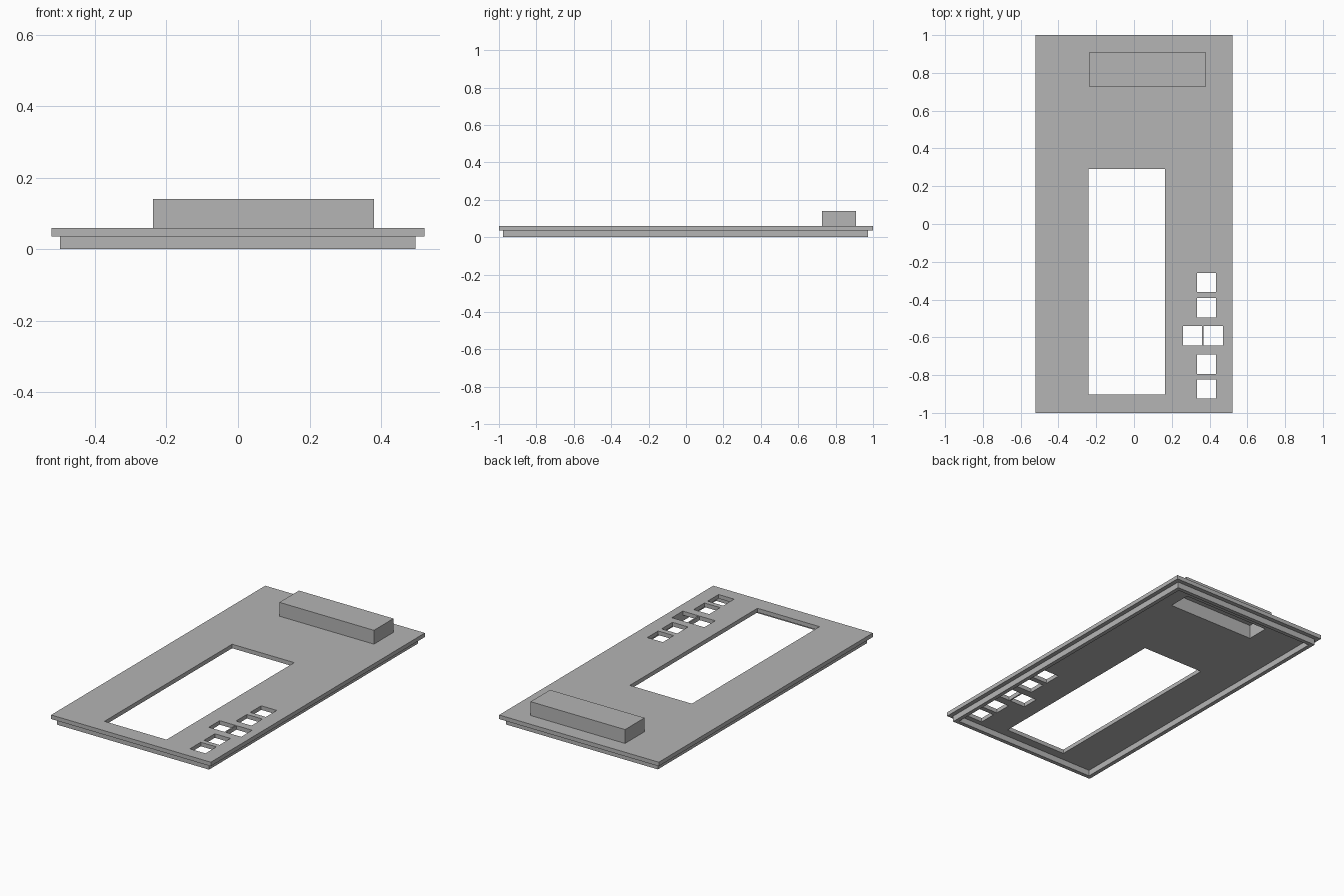
import bpy, bmesh
from mathutils import Matrix, Vector

default = bpy.data.objects.get("Cube")
if default:
    bpy.data.objects.remove(default, do_unlink=True)

grey = bpy.data.materials.new("plain_grey")
colour = (0.46, 0.46, 0.46, 1)
grey.diffuse_color = colour
grey.use_nodes = True
grey.node_tree.nodes["Principled BSDF"].inputs["Base Color"].default_value = colour


def boxes(name, spans):
    """One object made of boxes, each given as (x0, x1, y0, y1, z0, z1)."""
    bm = bmesh.new()
    for x0, x1, y0, y1, z0, z1 in spans:
        lo, hi = Vector((x0, y0, z0)), Vector((x1, y1, z1))
        place = Matrix.Translation((lo + hi) / 2) @ Matrix.Diagonal((*(hi - lo), 1))
        bmesh.ops.create_cube(bm, size=1, matrix=place)
    mesh = bpy.data.meshes.new(name)
    bm.to_mesh(mesh)
    bm.free()
    obj = bpy.data.objects.new(name, mesh)
    bpy.context.collection.objects.link(obj)
    return obj


def cut_box(name, span, holes):
    """A box with box-shaped openings cut out of it."""
    obj = boxes(name, [span])
    obj.data.materials.append(grey)
    cutter = boxes(name + "_cutter", holes)
    cutter.hide_render = True
    mod = obj.modifiers.new("openings", "BOOLEAN")
    mod.operation = "DIFFERENCE"
    mod.solver = "EXACT"
    mod.object = cutter
    graph = bpy.context.evaluated_depsgraph_get()
    obj.data = bpy.data.meshes.new_from_object(obj.evaluated_get(graph))
    obj.modifiers.clear()
    bpy.data.objects.remove(cutter, do_unlink=True)
    return obj


WALL = 0.024
RIM_TOP, PANEL_TOP, COVER_TOP = 0.035, 0.059, 0.141
LOW, HIGH = -0.1, 0.3          # through-cut range

# Footprints as (x0, x1, y0, y1)
panel = (-0.522, 0.522, -1, 1)
rim = (-0.498, 0.496, -0.979, 0.974)
cover = (-0.238, 0.38, 0.727, 0.909)
window = (-0.242, 0.164, -0.902, 0.291)


def inset(area):
    x0, x1, y0, y1 = area
    return x0 + WALL, x1 - WALL, y0 + WALL, y1 - WALL


# Square button openings: a column with a side-by-side pair in the middle
HALF = 0.051
centres = [(0.384, y) for y in (-0.31, -0.444, -0.743, -0.874)]
centres += [(x, -0.592) for x in (0.31, 0.42)]
buttons = [(x - HALF, x + HALF, y - HALF, y + HALF) for x, y in centres]

# Face panel with window, button openings and the opening under the cover
openings = [window, inset(cover)] + buttons
cut_box("face_panel", (*panel, RIM_TOP, PANEL_TOP),
        [(*area, LOW, HIGH) for area in openings])

# Thin locating rim under the panel
cut_box("locating_rim", (*rim, 0, RIM_TOP), [(*inset(rim), LOW, HIGH)])

# Raised hollow cover, open underneath
cut_box("raised_cover", (*cover, PANEL_TOP, COVER_TOP),
        [(*inset(cover), LOW, COVER_TOP - WALL)])
